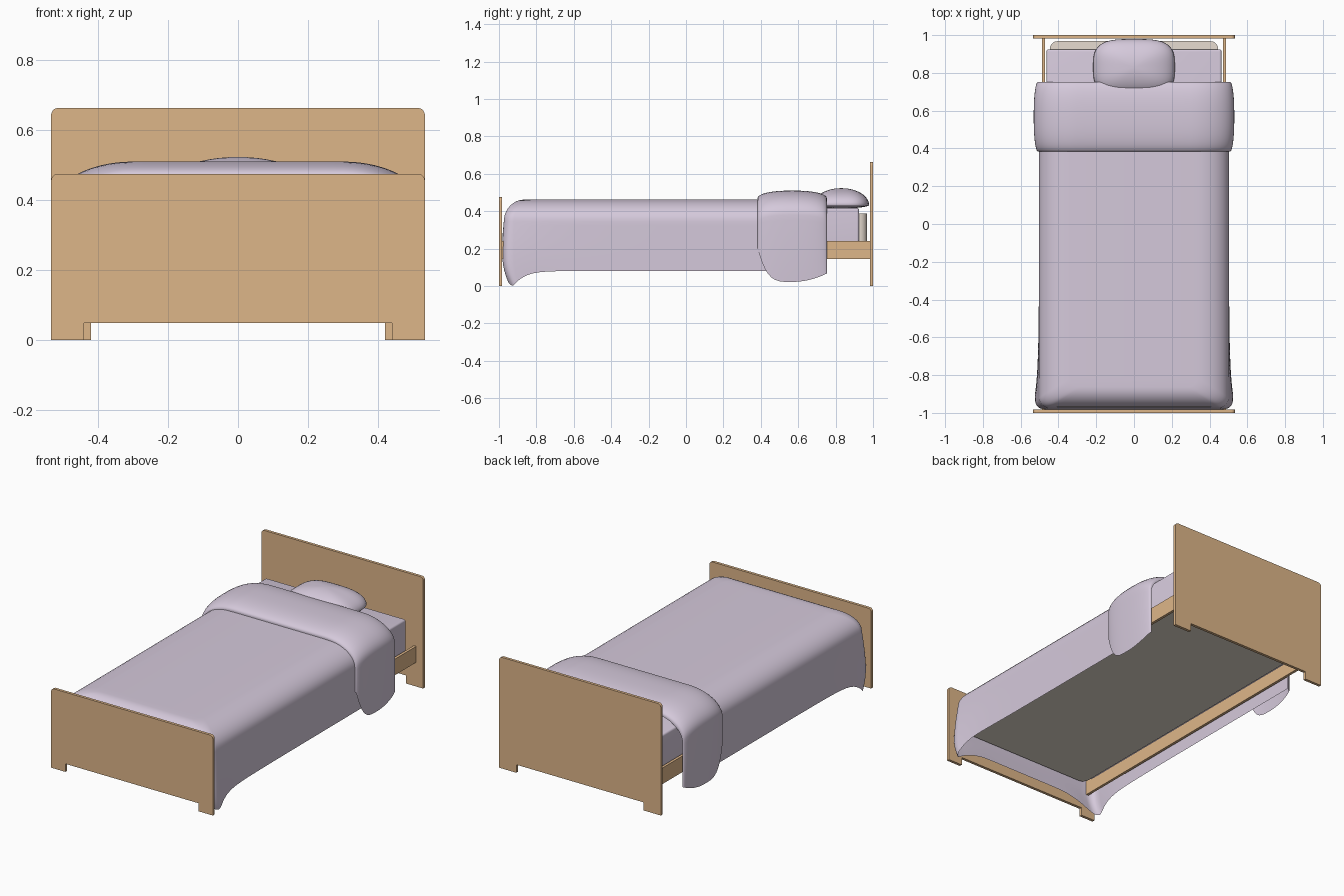
import bpy, bmesh, math

if "Cube" in bpy.data.objects:
    bpy.data.objects.remove(bpy.data.objects["Cube"])


def material(name, rgb):
    m = bpy.data.materials.new(name)
    lin = [((c / 255 + 0.055) / 1.055) ** 2.4 for c in rgb]
    m.diffuse_color = (*lin, 1)
    m.use_nodes = True
    m.node_tree.nodes["Principled BSDF"].inputs["Base Color"].default_value = m.diffuse_color
    return m


WOOD = material("light_wood", (222, 182, 137))
LILAC = material("lilac_fabric", (213, 201, 219))
CREAM = material("cream_mattress", (240, 229, 217))


def make(name, verts, faces, mat, smooth=None):
    me = bpy.data.meshes.new(name)
    me.from_pydata(verts, [], faces)
    bm = bmesh.new()
    bm.from_mesh(me)
    bmesh.ops.recalc_face_normals(bm, faces=bm.faces)
    bm.to_mesh(me)
    bm.free()
    me.materials.append(mat)
    ob = bpy.data.objects.new(name, me)
    bpy.context.collection.objects.link(ob)
    if smooth:
        bpy.context.view_layer.objects.active = ob
        ob.select_set(True)
        bpy.ops.object.shade_smooth_by_angle(angle=math.radians(smooth))
        ob.select_set(False)
    return ob


def strip_faces(rows, cols):
    return [(r * cols + c, r * cols + c + 1, (r + 1) * cols + c + 1, (r + 1) * cols + c)
            for r in range(rows - 1) for c in range(cols - 1)]


def extrude(name, outline, to3d, lo, hi, mat, smooth=None, base=True):
    n = len(outline)
    verts = [to3d(a, b, h) for h in (lo, hi) for a, b in outline]
    faces = [tuple(range(n, 2 * n))] + ([tuple(range(n))] if base else [])
    faces += [(i, (i + 1) % n, n + (i + 1) % n, n + i) for i in range(n)]
    return make(name, verts, faces, mat, smooth)


def arc(cx, cy, r, a0, a1, n=6):
    return [(cx + r * math.cos(math.radians(a0 + (a1 - a0) * i / n)),
             cy + r * math.sin(math.radians(a0 + (a1 - a0) * i / n))) for i in range(n + 1)]


def bed_end(name, height, foot_x, y0, y1):
    w, r = 0.534, 0.02
    half = [(foot_x, 0.048), (foot_x, 0), (w, 0)] + arc(w - r, height - r, r, 0, 90)
    outline = half + [(-x, z) for x, z in reversed(half)]
    extrude(name, outline, lambda x, z, y: (x, y, z), y0, y1, WOOD, 30)


def box(name, x0, x1, y0, y1, z0, z1, mat, bevel=0, base=True):
    ob = extrude(name, [(x0, y0), (x1, y0), (x1, y1), (x0, y1)],
                 lambda x, y, z: (x, y, z), z0, z1, mat, None, base)
    if bevel:
        b = ob.modifiers.new("soft_edges", 'BEVEL')
        b.width, b.segments = bevel, 4
        bpy.context.view_layer.objects.active = ob
        ob.select_set(True)
        bpy.ops.object.modifier_apply(modifier=b.name)
        bpy.ops.object.shade_smooth_by_angle(angle=math.radians(40))
        ob.select_set(False)


# Wooden frame
bed_end("headboard", 0.663, 0.42, 0.983, 1.0)
bed_end("footboard", 0.475, 0.44, -1.0, -0.983)
for side, s in (("left", -1), ("right", 1)):
    x0, x1 = sorted((s * 0.472, s * 0.488))
    box(side + "_rail", x0, x1, -0.985, 0.985, 0.144, 0.24, WOOD)

# Mattress with rounded corners, and the open-bottomed sheet over it
plan = (arc(0.405, 0.928, 0.04, 0, 90) + arc(-0.405, 0.928, 0.04, 90, 180)
        + arc(-0.405, -0.928, 0.04, 180, 270) + arc(0.405, -0.928, 0.04, 270, 360))
extrude("mattress", plan, lambda x, y, z: (x, y, z), 0.205, 0.388, CREAM, 40)
box("sheet", -0.463, 0.463, -0.925, 0.925, 0.215, 0.418, LILAC, 0.012, False)


# Blanket: U-shaped loops stacked from the flat top down to the hem
def u_loop(w, yf):
    r = 0.05
    side = [(w, 0.745 - (0.745 - yf - r) * (1 - (1 - i / 24) ** 2)) for i in range(24)]
    half = side + arc(w - r, yf + r, r, 0, -90, 8)
    half += [((w - r) * (1 - i / 12), yf) for i in range(1, 13)]
    return half + [(-x, y) for x, y in reversed(half[:-1])]


verts, rows = [], 0
levels = [(1 - math.sin(t), math.cos(t)) for t in [math.pi / 2 * i / 10 for i in range(11)]]
corner_y = -0.965
for inset, rise in levels:
    for x, y in u_loop(0.503 - 0.17 * inset, -0.974 + 0.11 * inset):
        verts.append((x, y, 0.345 + 0.117 * rise))
    rows += 1
for k in range(1, 13):
    t = k / 12
    for x, y in u_loop(0.503, -0.974):
        d = math.hypot(abs(x) - 0.495, y - corner_y)
        foot = 0.02 if y < -0.96 else 0
        hem = 0.08 + foot * min(1, d / 0.2) - 0.085 * math.exp(-(d / 0.085) ** 1.3)
        hem = max(hem, 0.003)
        flare = 0.028 * math.exp(-d / 0.17) * math.sin(t * math.pi / 2)
        fx = x + math.copysign(flare, x) * min(1, abs(x) / 0.45)
        tuck = 0.035 * math.exp(-d / 0.08) * max(0, t - 0.6) ** 2 / 0.16
        fy = y - 0.008 * math.sin(t * math.pi) * (1 if y < -0.93 else 0) + tuck
        verts.append((fx, fy, 0.345 + (hem - 0.345) * t))
    rows += 1
cols = len(verts) // rows
make("blanket", verts, [tuple(range(cols))] + strip_faces(rows, cols), LILAC, 60)

# Folded-back blanket end: puffy arch swept along y
verts, stations = [], 24
for j in range(-1, stations + 2):
    v = min(max(j / stations, 0), 1)
    u = -math.cos(v * math.pi)
    y = 0.568 + 0.185 * u
    puff = math.sqrt(max(0, 1 - abs(u) ** 2.4))
    w = 0.508 + 0.023 * puff
    top = 0.470 + 0.040 * puff
    hem = 0.022 + (0.045 * u * u if u > 0 else 0.18 * u ** 4)
    if j in (-1, stations + 1):     # rim turned in under the fold
        w, top = w - 0.004, top - 0.007
    half = [(0.3 * i / 6, top) for i in range(6)]
    for i in range(13):
        a = math.pi / 2 * i / 12
        half.append((0.3 + (w - 0.3) * math.sin(a), top - 0.13 * (1 - math.cos(a))))
    for i in range(1, 13):
        t = i / 12
        half.append((w - 0.008 * t * t * puff, (top - 0.13) * (1 - t) + hem * t))
    section = [(-x, z) for x, z in reversed(half[1:])] + half
    verts += [(x, y, z) for x, z in section]
make("blanket_fold", verts, strip_faces(stations + 3, len(section)), LILAC, 60)

# Pillow: sphere squared in plan, domed on top and nearly flat below
bm = bmesh.new()
bmesh.ops.create_uvsphere(bm, u_segments=48, v_segments=24, radius=1)
for v in bm.verts:
    r = math.hypot(v.co.x, v.co.y)
    k = 1
    if r > 1e-6:
        c, s = v.co.x / r, v.co.y / r
        k = (abs(c) ** 3.4 + abs(s) ** 3.4) ** (-1 / 3.4)
    z = v.co.z
    v.co = (v.co.x * k * 0.216, 0.830 + v.co.y * k * 0.149,
            0.433 + z * (0.09 if z > 0 else 0.018))
pv = [tuple(v.co) for v in bm.verts]
pf = [tuple(v.index for v in f.verts) for f in bm.faces]
bm.free()
make("pillow", pv, pf, LILAC, 60)
